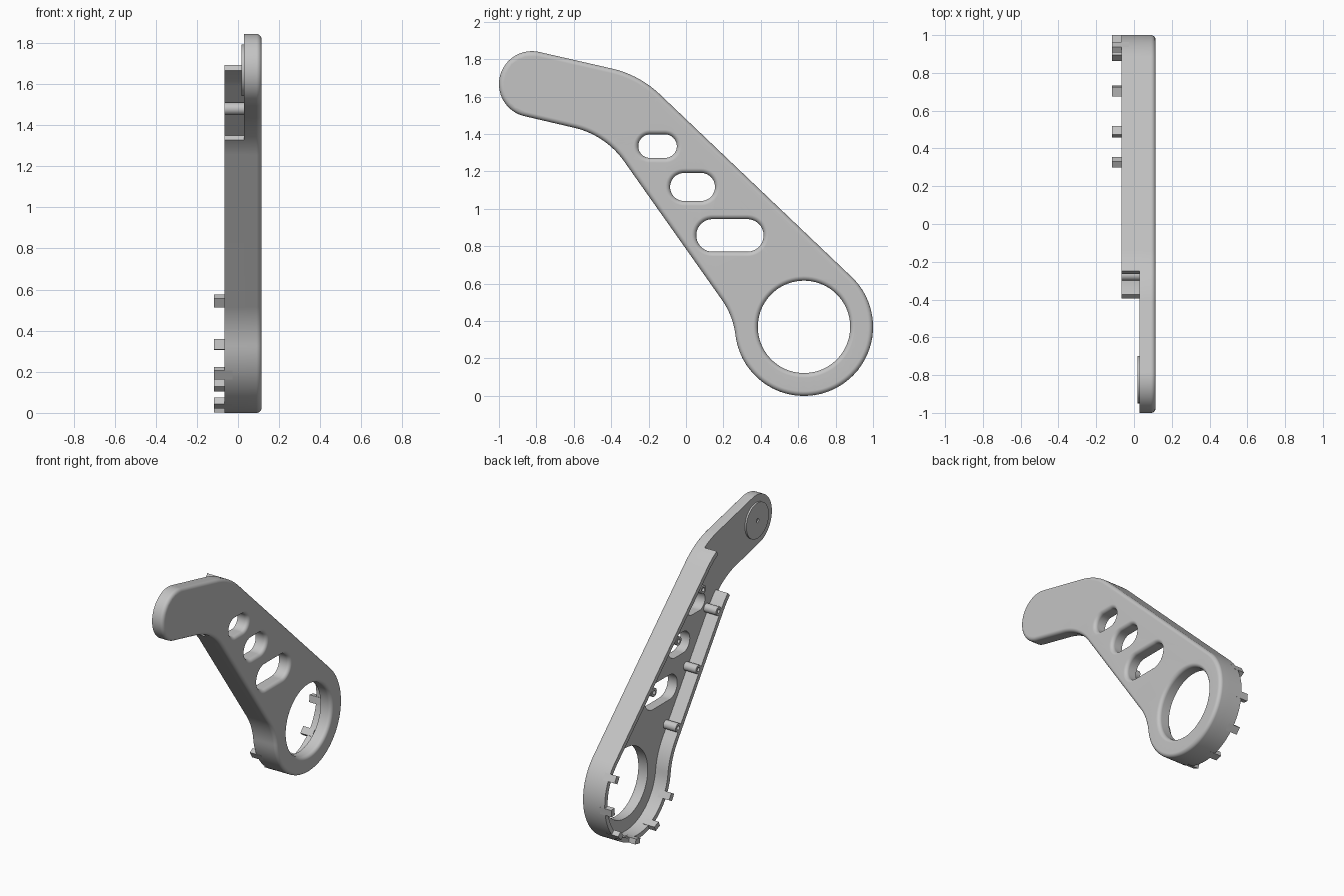
import bpy, bmesh
from math import sin, cos, tan, radians, pi

if "Cube" in bpy.data.objects:
    bpy.data.objects.remove(bpy.data.objects["Cube"])

GREY = bpy.data.materials.new("plain grey")
GREY.use_nodes = True
GREY.diffuse_color = (0.55, 0.55, 0.55, 1)
GREY.node_tree.nodes["Principled BSDF"].inputs["Base Color"].default_value = (0.55, 0.55, 0.55, 1)

FACE, BACK, RIM = 0.115, 0.03, -0.066     # outer face, floor and wall edge along x
ROUND, WALL = 0.025, 0.032
HUB, HUB_R = (0.631, 0.369), 0.369
TIP, TIP_R = (-0.824, 1.667), 0.176
ARM, LOW, HIGH = -12.7, -54.8, 136.5      # headings of the straight edges


def turn(c, r, h0, h1, inset=0, n=24):
    """Arc between two headings; left turns are convex, right turns concave."""
    side = 1 if h1 > h0 else -1
    r -= side * inset
    angles = [radians(h0 + (h1 - h0) * i / n - 90 * side) for i in range(n + 1)]
    return [(c[0] + r * cos(a), c[1] + r * sin(a)) for a in angles]


def bend_centre(p, h0, h1, r):
    """Centre of the fillet of radius r at a corner."""
    side = 1 if h1 > h0 else -1
    t = r * tan(radians(abs(h1 - h0)) / 2)
    a = radians(h0)
    return (p[0] - t * cos(a) - side * r * sin(a), p[1] - t * sin(a) + side * r * cos(a))


def outline(inset=0):
    neck = radians(187)
    reach = HUB_R + 0.42
    neck_c = (HUB[0] + reach * cos(neck), HUB[1] + reach * sin(neck))
    top, under = 180 + ARM, ARM
    return (turn(bend_centre((-0.431, 1.396), under, LOW, 0.45), 0.45, under, LOW, inset)
            + turn(neck_c, 0.42, LOW, -83, inset, 16)
            + turn(HUB, HUB_R, -83, HIGH, inset, 64)[1:]
            + turn(bend_centre((-0.25, 1.717), HIGH, top, 0.55), 0.55, HIGH, top, inset)
            + turn(TIP, TIP_R, top, top + 180, inset, 40))


def slot(c, half, r):
    """Stadium hole; returns a function of how far its edge is widened."""
    def ring(grow=0):
        return (turn((c[0] + half, c[1]), r + grow, 0, 180)
                + turn((c[0] - half, c[1]), r + grow, 180, 360))
    return ring


def circle(c, r, n=32):
    return turn(c, r, 0, 360 * (n - 1) / n, 0, n - 1)


def at(x, points):
    return [(x, y, z) for y, z in points]


def loft(bm, rings, caps=False):
    """Skin closed rings of points; returns the rings of vertices."""
    vs = [[bm.verts.new(p) for p in ring] for ring in rings]
    for a, b in zip(vs, vs[1:]):
        for i in range(len(a)):
            j = (i + 1) % len(a)
            bm.faces.new((a[i], a[j], b[j], b[i]))
    if caps:
        bm.faces.new(vs[0])
        bm.faces.new(vs[-1])
    return vs


def finish(bm, name):
    bmesh.ops.recalc_face_normals(bm, faces=bm.faces)
    mesh = bpy.data.meshes.new(name)
    bm.to_mesh(mesh)
    bm.free()
    ob = bpy.data.objects.new(name, mesh)
    bpy.context.collection.objects.link(ob)
    mesh.materials.append(GREY)
    bpy.ops.object.select_all(action='DESELECT')
    ob.select_set(True)
    bpy.context.view_layer.objects.active = ob
    bpy.ops.object.shade_smooth_by_angle(angle=radians(35))
    mod = ob.modifiers.new("flat faces", 'WEIGHTED_NORMAL')
    mod.keep_sharp = True
    return ob


# Cover plate with rounded outer edges, three slots and the large round hole
steps = [i * pi / 10 for i in range(6)]
profile = [(BACK, 0)] + [(FACE - ROUND + ROUND * sin(a), ROUND * (1 - cos(a))) for a in steps]
holes = [slot((-0.152, 1.335), 0.04, 0.063),
         slot((0.035, 1.117), 0.045, 0.075),
         slot((0.235, 0.858), 0.093, 0.087),
         lambda grow=0: circle(HUB, 0.247 + grow, 72)]
bm = bmesh.new()
skins = [loft(bm, [at(x, shape(d)) for x, d in profile]) for shape in [outline] + holes]
for end, direction in ((0, -1), (-1, 1)):
    edges = []
    for skin in skins:
        ring = skin[end]
        edges += [bm.edges.get((ring[i - 1], ring[i])) for i in range(len(ring))]
    bmesh.ops.triangle_fill(bm, edges=edges, use_beauty=True, normal=(direction, 0, 0))
finish(bm, "cover_plate")

# Side wall around the lower body, open towards the arm
bm = bmesh.new()
sections = []
for o, i in zip(outline(), outline(WALL)):
    if o[0] > -0.39 + (o[1] - 1.34) * 0.386:
        sections.append([(RIM, *o), (BACK, *o), (BACK, *i), (RIM, *i)])
loft(bm, sections, caps=True)
finish(bm, "side_wall")

# Clip tabs spaced around the round end
bm = bmesh.new()
for k in range(6):
    a = radians(30 - 36 * k)
    corners = []
    for r, t in ((HUB_R - 0.036, -0.025), (HUB_R, -0.025), (HUB_R, 0.025), (HUB_R - 0.036, 0.025)):
        corners.append((HUB[0] + r * cos(a) - t * sin(a), HUB[1] + r * sin(a) + t * cos(a)))
    loft(bm, [at(-0.117, corners), at(RIM + 0.04, corners)], caps=True)
finish(bm, "clip_tabs")

# Hollow screw posts along both walls
bm = bmesh.new()
for k in range(3):
    for c in ((-0.27 + 0.225 * k, 1.262 - 0.325 * k), (-0.1 + 0.275 * k, 1.48 - 0.258 * k)):
        loft(bm, [at(BACK, circle(c, 0.03)), at(RIM, circle(c, 0.03)),
                  at(RIM, circle(c, 0.014)), at(-0.01, circle(c, 0.014))], caps=True)
finish(bm, "screw_posts")

# Pivot disc on the back of the arm, with a small centre hole
bm = bmesh.new()
loft(bm, [at(BACK, circle(TIP, 0.125, 64)), at(0.018, circle(TIP, 0.125, 64)),
          at(0.018, circle(TIP, 0.014, 64)), at(0.028, circle(TIP, 0.014, 64))], caps=True)
finish(bm, "pivot_disc")
